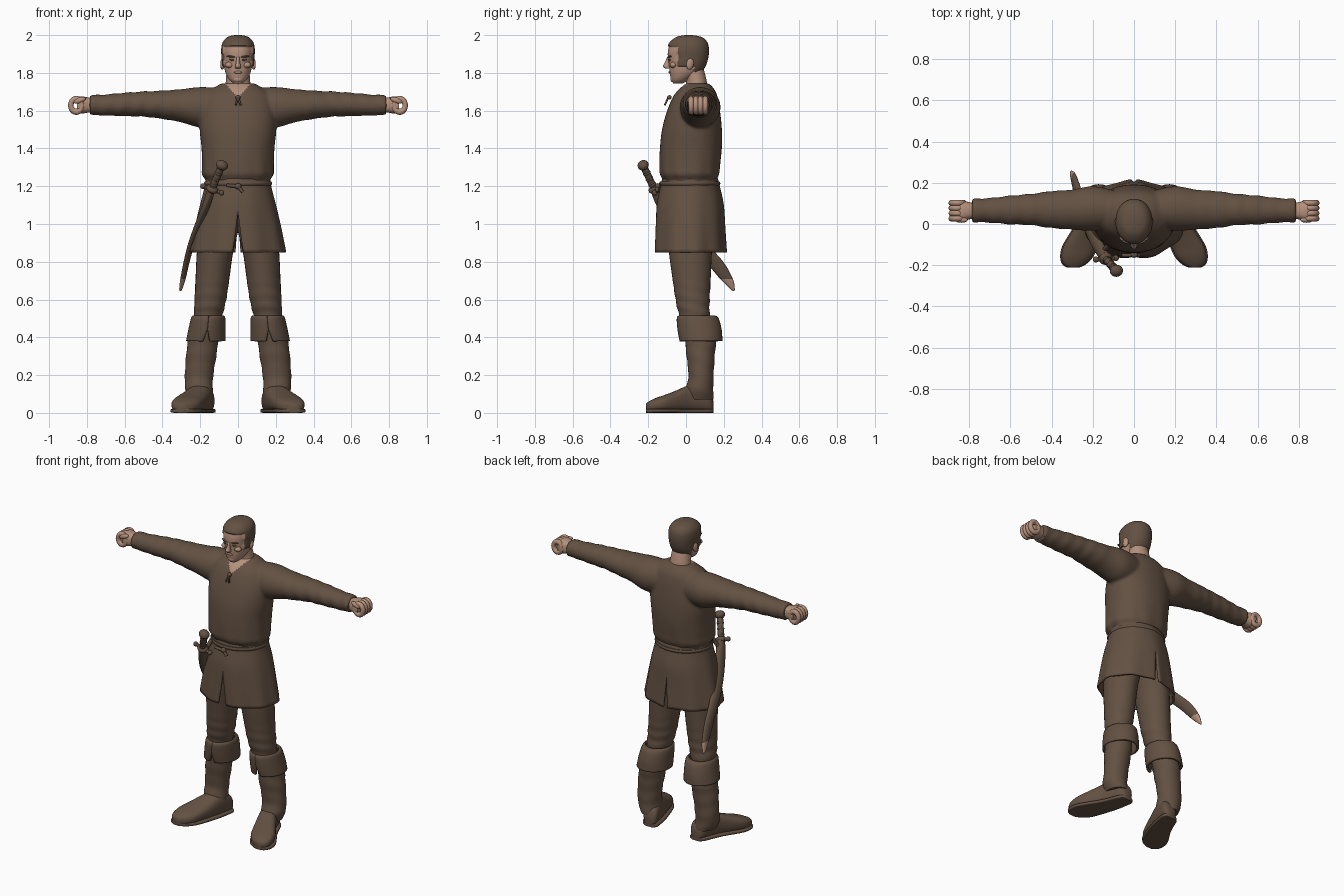
import bpy, bmesh, math
from mathutils import Vector

if "Cube" in bpy.data.objects:
    bpy.data.objects.remove(bpy.data.objects["Cube"])


def material(name, rgb):
    m = bpy.data.materials.new(name)
    m.diffuse_color = (*rgb, 1)
    m.use_nodes = True
    m.node_tree.nodes["Principled BSDF"].inputs["Base Color"].default_value = m.diffuse_color
    return m


BROWN = material("brown_cloth", (0.125, 0.082, 0.055))
SKIN = material("skin", (0.46, 0.28, 0.20))


def add_object(name, bm, mat):
    bmesh.ops.recalc_face_normals(bm, faces=bm.faces)
    me = bpy.data.meshes.new(name)
    bm.to_mesh(me)
    bm.free()
    me.materials.append(mat)
    ob = bpy.data.objects.new(name, me)
    bpy.context.collection.objects.link(ob)
    return ob


def spline(rows, n):
    """Catmull-Rom interpolation through rows of numbers."""
    out = []
    for i in range(len(rows) - 1):
        a, b, c, d = rows[max(i - 1, 0)], rows[i], rows[i + 1], rows[min(i + 2, len(rows) - 1)]
        for k in range(n):
            t = k / n
            out.append([0.5 * (2 * q + (r - p) * t + (2 * p - 5 * q + 4 * r - s) * t * t
                               + (3 * q - p - 3 * r + s) * t ** 3) for p, q, r, s in zip(a, b, c, d)])
    return out + [list(rows[-1])]


def loft(name, rows, mat=BROWN, axis="z", n=32, sub=5, power=2.0, fold=None, arc=None, bm=None):
    """Skin rings (t, c1, c2, r1, r2) along an axis; arc(t) gives start and end angle of an open panel."""
    keep = bm is not None
    bm = bm or bmesh.new()
    rings = []
    for t, c1, c2, r1, r2 in spline(rows, sub):
        a0, a1 = arc(t) if arc else (0, 2 * math.pi)
        ring = []
        for k in range(n + 1 if arc else n):
            a = a0 + (a1 - a0) * k / n
            s = 1 + (fold(t, a) if fold else 0)
            ca, sa = math.cos(a), math.sin(a)
            u = c1 + s * r1 * math.copysign(abs(ca) ** (2 / power), ca)
            v = c2 + s * r2 * math.copysign(abs(sa) ** (2 / power), sa)
            ring.append(bm.verts.new({"x": (t, u, v), "y": (u, t, v), "z": (u, v, t)}[axis]))
        rings.append(ring)
    for p, q in zip(rings, rings[1:]):
        for k in range(n):
            j = k + 1 if arc else (k + 1) % n
            bm.faces.new((p[k], p[j], q[j], q[k]))
    if not arc:
        bm.faces.new(rings[0])
        bm.faces.new(rings[-1])
    return bm if keep else add_object(name, bm, mat)


def depth(rows, cx=0):
    """Convert (z, front y, back y, half width[, centre x]) to ring rows."""
    return [(r[0], r[4] if len(r) > 4 else cx, (r[1] + r[2]) / 2, r[3], (r[2] - r[1]) / 2) for r in rows]


def ball(name, loc, size, mat=BROWN, rot=(0, 0, 0)):
    bpy.ops.mesh.primitive_uv_sphere_add(segments=20, ring_count=12, location=loc, rotation=rot)
    ob = bpy.context.object
    ob.name, ob.scale = name, size
    ob.data.materials.append(mat)
    return ob


def rod(name, a, b, r, mat=BROWN):
    a, b = Vector(a), Vector(b)
    bpy.ops.mesh.primitive_cylinder_add(vertices=16, radius=r, depth=(b - a).length, location=(a + b) / 2)
    ob = bpy.context.object
    ob.name = name
    ob.rotation_euler = (b - a).to_track_quat("Z", "Y").to_euler()
    ob.data.materials.append(mat)
    return ob


origin = bpy.data.objects.new("mirror_centre", None)
bpy.context.collection.objects.link(origin)
origin.hide_render = True


def mirror(ob):
    m = ob.modifiers.new("mirror", "MIRROR")
    m.mirror_object = origin
    return ob


def thicken(ob, t):
    m = ob.modifiers.new("thickness", "SOLIDIFY")
    m.thickness, m.offset = t, 0
    return ob


# Upper tunic: torso and both sleeves fused into one surface
bm = bmesh.new()
loft("", depth([(1.745, .0, .12, .085), (1.72, -.03, .145, .13), (1.68, -.065, .165, .175),
                (1.6, -.1, .18, .2), (1.5, -.127, .19, .203), (1.4, -.138, .19, .193),
                (1.3, -.14, .18, .19), (1.262, -.137, .175, .19), (1.235, -.122, .163, .172),
                (1.2, -.11, .155, .165)]), n=48, power=2.2, bm=bm,
     fold=lambda t, a: .014 * math.sin(11 * a + 9 * t) * max(0, min(1, (1.42 - t) * 6)))
for s in (1, -1):
    loft("", [(s * x, *r) for x, *r in [
        (.08, .07, 1.62, .09, .10), (.2, .075, 1.618, .108, .107), (.3, .07, 1.626, .097, .088),
        (.4, .07, 1.631, .09, .075), (.5, .07, 1.635, .076, .067), (.6, .068, 1.633, .07, .062),
        (.7, .066, 1.63, .06, .056), (.785, .066, 1.63, .057, .053)]], axis="x", bm=bm,
         fold=lambda t, a: .03 * math.sin(75 * abs(t) + 2 * math.sin(a)) * min(1, max(0, abs(t) - .25) * 4))
tunic = add_object("tunic_top", bm, BROWN)
rm = tunic.modifiers.new("fuse", "REMESH")
rm.mode, rm.voxel_size = "VOXEL", .009
sm = tunic.modifiers.new("soften", "SMOOTH")
sm.factor, sm.iterations = .5, 4
tunic.data = bpy.data.meshes.new_from_object(tunic.evaluated_get(bpy.context.evaluated_depsgraph_get()))
tunic.modifiers.clear()
tunic.data.materials.clear()
tunic.data.materials.append(BROWN)
tunic.data.materials.append(SKIN)
for p in tunic.data.polygons:      # open V neckline
    c = p.center
    p.material_index = int(c.y < .04 and c.z > 1.672 and abs(c.x) < (c.z - 1.665) * .85)

# Tunic skirt with front and back slits
gap = lambda t: max(0, 1.06 - t) * .55
thicken(mirror(loft("tunic_skirt", depth([
    (1.24, -.12, .163, .166), (1.19, -.132, .175, .172), (1.1, -.15, .193, .195),
    (.98, -.157, .2, .222), (.85, -.162, .208, .247)]), n=48,
    fold=lambda t, a: .022 * math.sin(9 * a) * (1.24 - t) / .4,
    arc=lambda t: (-math.pi / 2 + gap(t), math.pi / 2 - gap(t) * .5))), .012)

# Belt and ties
loft("belt", depth([(1.205, -.138, .178, .176), (1.215, -.142, .182, .18), (1.225, -.138, .178, .176)]), n=40)
ball("belt_knot", (0, -.15, 1.2), (.018, .014, .016))
for x, z in ((-.06, 1.205), (.025, 1.17)):
    rod("belt_tie", (0, -.152, 1.2), (x, -.152, z), .009)
ball("neck_knot", (0, -.088, 1.67), (.014, .012, .012))
for x in (-.012, .014):
    rod("neck_lace", (0, -.094, 1.67), (x, -.112, 1.63), .005)

# Neck and head, hair raised and coloured by a hairline rule
loft("neck", depth([(1.66, -.02, .12, .075), (1.74, .0, .112, .066), (1.79, -.008, .102, .062),
                    (1.83, -.01, .09, .06)]), SKIN)
head = loft("head", depth([(1.745, -.068, -.015, .024), (1.765, -.079, .02, .047), (1.80, -.086, .07, .066),
                           (1.84, -.09, .097, .075), (1.88, -.096, .11, .079), (1.92, -.095, .114, .082),
                           (1.955, -.082, .108, .076), (1.98, -.052, .085, .056), (1.99, -.02, .05, .03),
                           (1.992, .01, .02, .005)]), SKIN, n=56, sub=7, power=2.15)


def is_hair(c):
    return c.z > (1.938 if c.y < -.04 else 1.835 if c.y < .04 else 1.785)


head.data.materials.append(BROWN)
for p in head.data.polygons:
    p.material_index = int(is_hair(p.center))
for v in head.data.vertices:
    if is_hair(v.co):
        v.co += (v.co - Vector((0, .01, 1.88))).normalized() * .008

# Facial features
loft("nose", [(1.885, 0, -.09, .008, .01), (1.855, 0, -.097, .01, .015), (1.834, 0, -.103, .015, .02),
              (1.822, 0, -.094, .012, .012)], SKIN, n=16)
ball("lips", (0, -.084, 1.803), (.022, .009, .007), SKIN)
ball("chin", (0, -.068, 1.767), (.026, .014, .017), SKIN)
mirror(ball("ear", (.082, .022, 1.848), (.011, .02, .031), SKIN, (-.2, 0, .3)))
mirror(ball("cheek", (.045, -.068, 1.842), (.024, .018, .016), SKIN))
mirror(ball("eyebrow", (.037, -.087, 1.886), (.024, .008, .005), BROWN, (0, -.1, .3)))
mirror(ball("eye", (.034, -.087, 1.869), (.014, .005, .005), BROWN, (0, 0, .3)))

# Fists: wrist and palm, four curled fingers round an open hole, thumb
mirror(loft("palm", [(.765, .064, 1.63, .036, .036), (.8, .064, 1.63, .042, .041),
                     (.83, .064, 1.63, .05, .046), (.852, .064, 1.63, .048, .042)], SKIN, "x", 24, power=2.6))
for i in range(4):
    bpy.ops.mesh.primitive_torus_add(major_radius=.031, minor_radius=.015, major_segments=24, minor_segments=10,
                                     location=(.856, .027 + i * .025, 1.628), rotation=(math.pi / 2, 0, 0))
    finger = bpy.context.object
    finger.name = "curled_finger"
    finger.scale = (.95, 1.1, 1)
    finger.data.materials.append(SKIN)
    mirror(finger)
mirror(ball("thumb", (.838, .02, 1.655), (.034, .014, .015), SKIN, (0, .35, 0)))

# Trousers
mirror(loft("trouser_leg", depth([
    (1.1, -.09, .15, .085, .085), (.98, -.095, .148, .103, .1), (.85, -.09, .137, .096, .122),
    (.7, -.07, .13, .089, .136), (.6, -.055, .125, .084, .146), (.53, -.04, .125, .077, .156),
    (.46, -.02, .13, .07, .165)]), sub=8,
    fold=lambda t, a: .022 * math.sin(95 * t + 2 * math.sin(a)) * max(0, min(1, (.75 - t) * 5))))

# Boot shafts, turned-down cuffs, feet and soles
mirror(loft("boot_shaft", depth([
    (.48, -.015, .15, .075, .17), (.38, -.005, .158, .08, .185), (.3, .003, .152, .08, .195),
    (.2, .013, .146, .075, .206), (.13, .0, .145, .073, .207), (.07, -.01, .145, .062, .195)]),
    fold=lambda t, a: .018 * math.sin(70 * t + 2 * math.sin(a))))
notch = lambda t: max(0, .44 - t) * 3
thicken(mirror(loft("boot_cuff", depth([
    (.51, -.03, .14, .076, .157), (.5, -.042, .165, .084, .158), (.44, -.038, .182, .092, .164),
    (.38, -.028, .186, .098, .17)]), n=40,
    arc=lambda t: (-1.6 + notch(t), 2 * math.pi - 1.6 - notch(t)))), .014)
foot = [(.145, .17, .025, .06), (.125, .172, .047, .11), (.07, .187, .056, .14), (.01, .207, .064, .14),
        (-.05, .235, .074, .115), (-.11, .262, .081, .092), (-.16, .278, .074, .075),
        (-.195, .29, .052, .058), (-.212, .295, .022, .045)]
mirror(loft("boot_foot", [(y, x, h / 2 + .004, w, h / 2) for y, x, w, h in foot], axis="y", power=2.6))
mirror(loft("boot_sole", [(y, x, .011, w + .006, .011) for y, x, w, h in foot], axis="y", power=5))

# Scabbard hung on the right hip, with a pale metal tip
scabbard = loft("scabbard", [
    (1.195, -.137, -.165, .022, .028), (1.1, -.168, -.115, .022, .042), (1.0, -.208, -.04, .02, .046),
    (.9, -.245, .055, .018, .05), (.8, -.272, .15, .016, .047), (.71, -.291, .214, .014, .034),
    (.66, -.302, .244, .009, .014), (.645, -.305, .252, .004, .005)], n=24)
scabbard.data.materials.append(SKIN)
for p in scabbard.data.polygons:
    p.material_index = int(p.center.z < .715)

# Sword hilt
rod("sword_grip", (-.14, -.165, 1.18), (-.09, -.222, 1.3), .019)
ball("sword_pommel", (-.085, -.227, 1.311), (.033, .03, .026), BROWN, (.4, .4, 0))
for t in (.25, .5, .75):
    c = Vector((-.14, -.165, 1.18)).lerp(Vector((-.09, -.222, 1.3)), t)
    ball("grip_ridge", c, (.022, .022, .011), BROWN, (.45, .4, 0))
ball("sword_collar", (-.137, -.168, 1.185), (.034, .032, .02), BROWN, (.45, .4, 0))
guard_ends = ((-.185, -.172, 1.2), (-.088, -.165, 1.165))
rod("sword_guard", *guard_ends, .011)
for e in guard_ends:
    ball("guard_knob", e, (.015, .015, .015))
rod("scabbard_strap", (-.15, -.135, 1.14), (-.12, -.1, 1.22), .012)

# Smooth shading everywhere
bpy.ops.object.select_all(action="DESELECT")
for ob in bpy.context.scene.objects:
    if ob.type == "MESH":
        ob.select_set(True)
        bpy.context.view_layer.objects.active = ob
bpy.ops.object.shade_smooth_by_angle(angle=math.radians(50))
